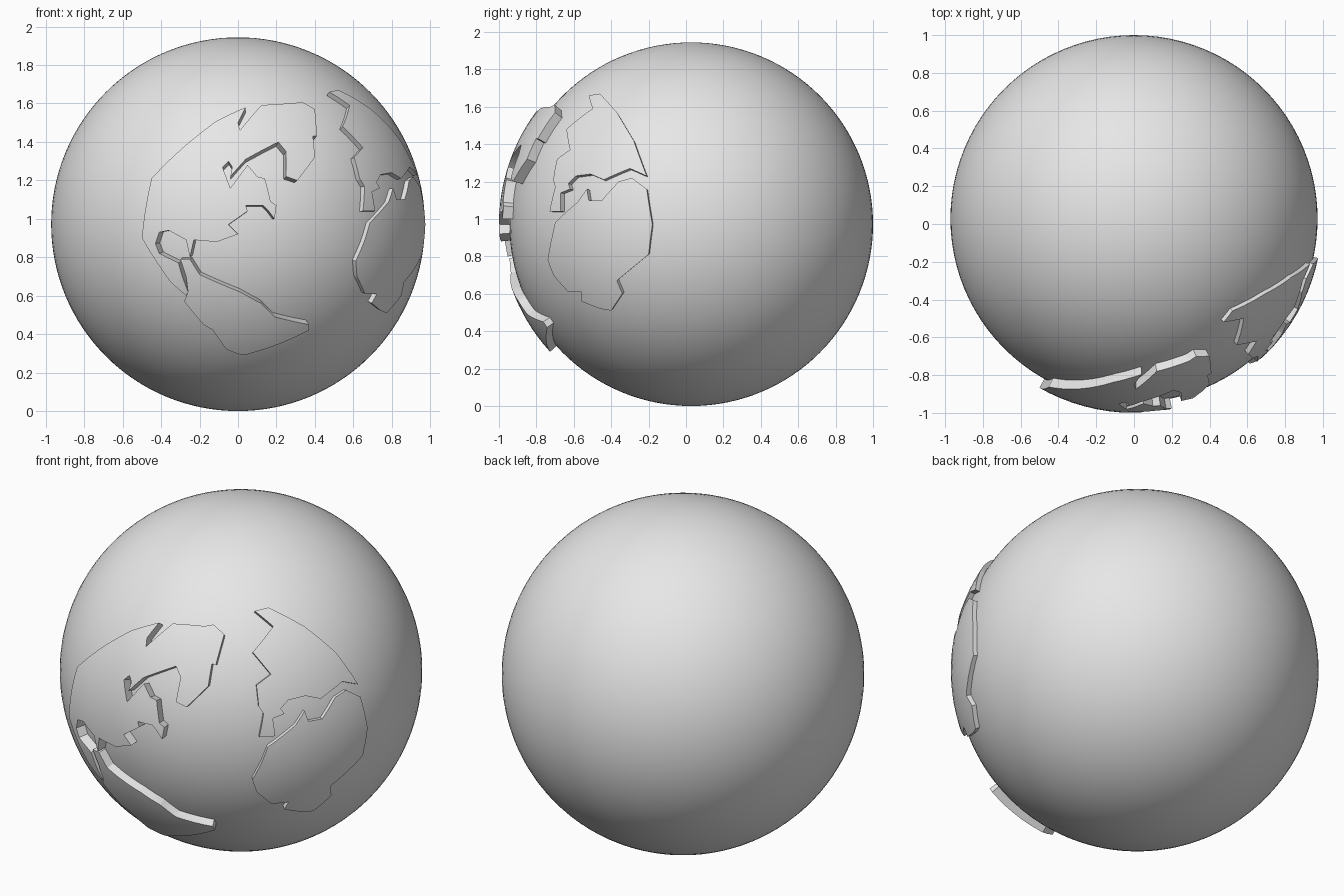
import bpy
import bmesh
import math
from mathutils import Vector

default_cube = bpy.data.objects.get("Cube")
if default_cube:
    bpy.data.objects.remove(default_cube, do_unlink=True)

GLOBE_RADIUS = 0.972
GLOBE_CENTRE = Vector((0, 0.028, GLOBE_RADIUS))
FRONT = Vector((0, -1, 0))
SIDE = Vector((0.85, -0.5, 0)).normalized()

grey = bpy.data.materials.new("light_grey")
grey.use_nodes = True
grey.diffuse_color = (0.8, 0.8, 0.8, 1)
shader = next(n for n in grey.node_tree.nodes if n.type == 'BSDF_PRINCIPLED')
shader.inputs["Base Color"].default_value = grey.diffuse_color


def make_object(name, bm, location):
    mesh = bpy.data.meshes.new(name)
    bm.to_mesh(mesh)
    bm.free()
    mesh.materials.append(grey)
    obj = bpy.data.objects.new(name, mesh)
    obj.location = location
    bpy.context.collection.objects.link(obj)
    return obj


def smooth(obj):
    obj.data.shade_smooth()
    obj.data.set_sharp_from_angle(angle=math.radians(30))


def add_sphere(bm, radius):
    return bmesh.ops.create_uvsphere(bm, u_segments=96, v_segments=64, radius=radius)["verts"]


def shell(name, radius, centre):
    """Hollow ball that the land is cut from."""
    bm = bmesh.new()
    add_sphere(bm, radius)
    inner = add_sphere(bm, 0.93)
    inner_faces = list({f for v in inner for f in v.link_faces})
    bmesh.ops.reverse_faces(bm, faces=inner_faces)
    return make_object(name, bm, centre)


def radial_cutter(name, outline, radius, centre, axis):
    """Pyramid frustum whose walls run out from the centre through the coast."""
    bm = bmesh.new()
    rings = ([], [])
    for across, height in outline:
        z = height / 100 - centre.z
        if axis is FRONT:
            x = across / 100
            point = Vector((x, -math.sqrt(radius ** 2 - x * x - z * z), z))
        else:
            y = across / 100 - centre.y
            point = Vector((math.sqrt(radius ** 2 - y * y - z * z), y, z))
        point /= point.dot(axis)
        for ring, distance in zip(rings, (0.4, 1.2)):
            ring.append(bm.verts.new(point * distance))
    near, far = rings
    bm.faces.new(near)
    bm.faces.new(far[::-1])
    for i in range(len(near)):
        bm.faces.new((near[i - 1], far[i - 1], far[i], near[i]))
    bmesh.ops.recalc_face_normals(bm, faces=bm.faces)
    cutter = make_object(name, bm, centre)
    cutter.hide_render = True
    return cutter


def land(name, outline, radius, centre_y, axis):
    """Raised plate of land, curved to follow the globe."""
    centre = Vector((0, centre_y, GLOBE_RADIUS))
    plate = shell(name, radius, centre)
    cutter = radial_cutter(name + "_cutter", outline, radius, centre, axis)
    cut = plate.modifiers.new("coast", 'BOOLEAN')
    cut.operation = 'INTERSECT'
    cut.solver = 'EXACT'
    cut.object = cutter
    depsgraph = bpy.context.evaluated_depsgraph_get()
    baked = bpy.data.meshes.new_from_object(plate.evaluated_get(depsgraph))
    plate.modifiers.clear()
    plate.data = baked
    bpy.data.objects.remove(cutter, do_unlink=True)
    smooth(plate)
    return plate


# Globe
bm = bmesh.new()
add_sphere(bm, GLOBE_RADIUS)
smooth(make_object("globe", bm, GLOBE_CENTRE))

# Coast outlines in hundredths: (x, z) for the front, (y, z) for the side
north_coast = [
    (4, 158), (0, 150), (1, 146), (12, 159), (29, 160), (33, 161), (40, 157),
    (41, 143), (39, 143), (40, 132), (31, 120), (25, 122), (25, 135), (21, 140),
    (4, 131), (-4, 122), (-3, 127), (-5, 130), (-8, 127), (-7, 124), (-4, 116),
    (5, 128), (10, 122), (14, 121), (17, 109), (20, 107), (19, 100), (16, 104),
    (13, 107), (4, 107), (5, 104), (-5, 97), (0, 92), (-11, 88), (-23, 89),
    (-25, 80), (-27, 89), (-36, 94), (-41, 93), (-43, 87), (-41, 82), (-31, 77),
    (-29, 70), (-26, 62), (-27, 60), (-35, 67), (-50, 90), (-45, 121), (-11, 151)]
south_coast = [
    (-28, 57), (-18, 45), (-13, 42), (-6, 32), (-1, 30), (3, 29), (37, 42),
    (37, 45), (19, 49), (12, 56), (1, 62), (-20, 71), (-25, 79), (-30, 79),
    (-27, 70), (-26, 62)]
north_east_coast = [
    (-52, 166), (-46, 167), (-37, 157), (-28, 142), (-21, 123), (-30, 127),
    (-44, 121), (-51, 124), (-59, 123), (-63, 119), (-62, 116), (-67, 114),
    (-67, 104), (-73, 104), (-71, 113), (-70, 117), (-71, 121), (-69, 132),
    (-62, 137), (-64, 148), (-58, 153), (-50, 159)]
south_east_coast = [
    (-29, 122), (-21, 116), (-18, 97), (-20, 81), (-37, 67), (-34, 60), (-40, 51),
    (-46, 52), (-56, 56), (-56, 61), (-63, 61), (-71, 70), (-74, 78), (-72, 89),
    (-70, 98), (-58, 109), (-53, 116), (-52, 110), (-45, 110), (-36, 120)]

# Raised continents
land("north_west_continent", north_coast, 1.012, 0.012, FRONT)
land("south_west_continent", south_coast, 1.01, 0.018, FRONT)
land("north_east_continent", north_east_coast, 0.995, 0.02, SIDE)
land("south_east_continent", south_east_coast, 0.995, 0.02, SIDE)
